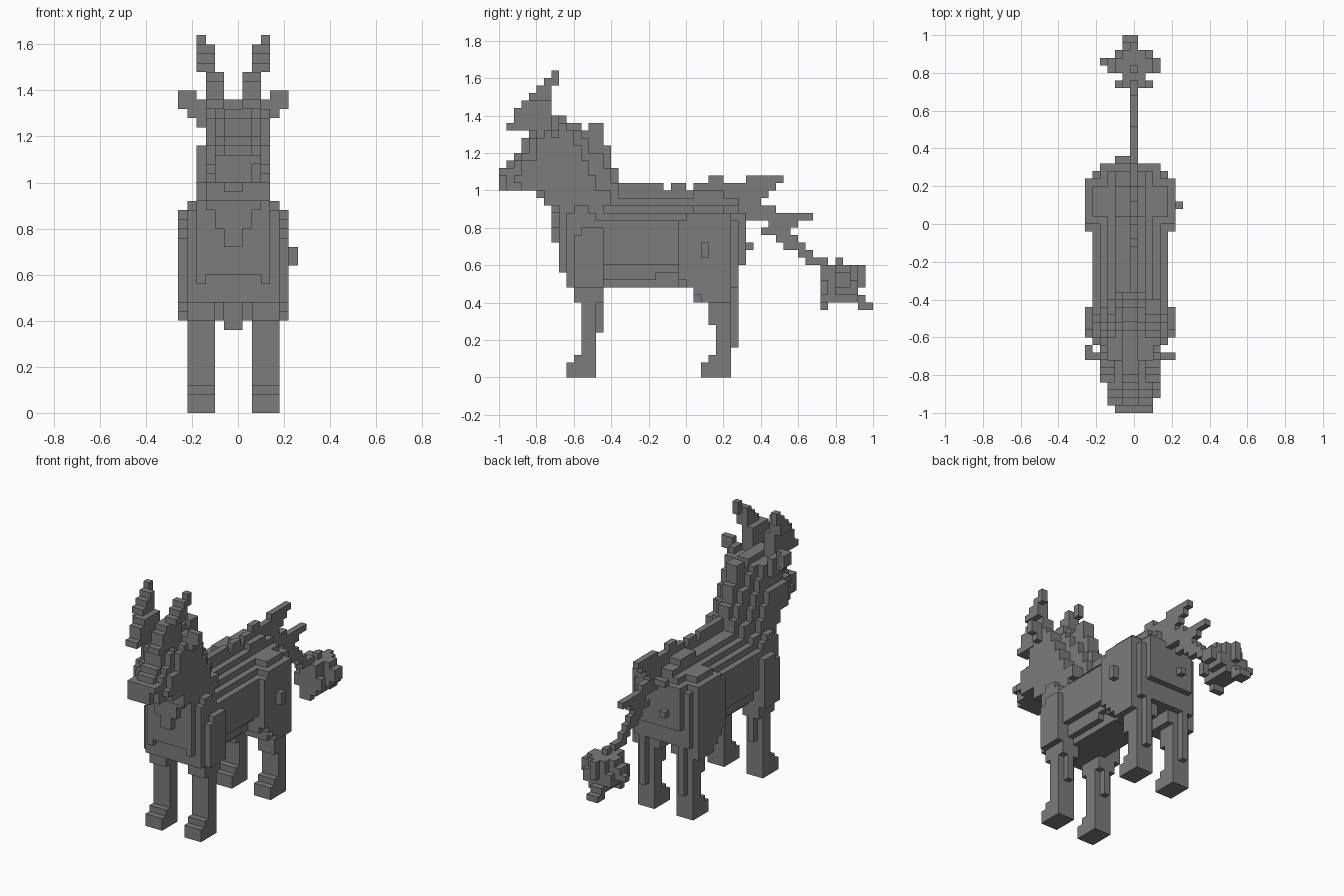
import bpy
import bmesh
from mathutils import Vector

# Start without the default cube
default_cube = bpy.data.objects.get("Cube")
if default_cube:
    bpy.data.objects.remove(default_cube, do_unlink=True)

CELL = 0.04                           # edge of one block
ORIGIN = Vector((-0.02, -1.0, 0.0))   # corner of block (0, 0, 0)
blocks = {}                           # block position -> part name


def fill(part, across, boxes):
    """Fill blocks over an x range for side boxes (back0, back1, low, high)."""
    for y0, y1, z0, z1 in boxes:
        for x in range(*across):
            for y in range(y0, y1):
                for z in range(z0, z1):
                    blocks.setdefault((x, y, z), part)


def centred(part, half, boxes):
    """Fill evenly on both sides of the body's middle plane."""
    fill(part, (-half, half), boxes)


def pair(part, across, boxes):
    """Fill a part on the left and its mirror image on the right."""
    near, far = across
    fill("left_" + part, (near, far), boxes)
    fill("right_" + part, (-far, -near), boxes)


# Trunk: nested layers, narrower towards the back and belly
centred("trunk", 5, [(10, 32, 15, 21), (25, 31, 21, 22), (26, 30, 22, 23)])
centred("trunk", 4, [(9, 33, 15, 22), (9, 21, 13, 15), (21, 32, 14, 15)])
centred("trunk", 3, [(9, 32, 22, 23), (9, 32, 12, 14)])
centred("trunk", 2, [(13, 32, 23, 24), (26, 30, 24, 25)])

# Chest: a plate with a breast wedge that widens upwards
centred("chest", 5, [(9, 14, 12, 21), (9, 13, 21, 22), (10, 12, 22, 23)])
centred("chest", 4, [(8, 14, 15, 23)])
pair("chest", (3, 4), [(8, 9, 14, 15)])
centred("chest", 3, [(7, 8, 22, 23)])
centred("chest", 2, [(7, 8, 20, 22)])
centred("chest", 1, [(7, 8, 18, 20)])

# Neck: layers that get thinner towards the crest
centred("neck", 4, [(7, 12, 23, 25), (5, 11, 25, 27), (5, 10, 27, 29)])
fill("neck", (-3, 4), [(6, 15, 23, 25), (6, 13, 25, 27), (6, 12, 27, 29),
                       (6, 11, 29, 31), (7, 10, 31, 33)])
centred("neck", 2, [(6, 16, 24, 26), (6, 15, 26, 28), (6, 14, 28, 30),
                    (6, 12, 30, 32), (6, 11, 32, 33)])
centred("throat", 1, [(5, 6, 24, 25)])
centred("mane", 1, [(7, 16, 26, 28), (7, 15, 28, 31),
                    (7, 14, 31, 33), (12, 14, 33, 34), (6, 11, 33, 34)])

# Spine ridge along the back
fill("spine_ridge", (0, 1), [(14, 25, 24, 25), (14, 22, 25, 26),
                             (23, 25, 25, 26), (25, 33, 24, 25),
                             (26, 33, 25, 26), (28, 30, 26, 27)])

# Head and snout, tapering forwards and upwards
centred("snout", 2, [(0, 6, 25, 27)])
fill("snout", (-2, 3), [(1, 6, 25, 27), (0, 6, 27, 28), (2, 7, 28, 29)])
fill("snout", (-1, 2), [(1, 6, 28, 29), (2, 7, 29, 30)])
fill("head", (-3, 4), [(2, 6, 26, 27), (3, 8, 25, 29),
                       (5, 8, 29, 32), (6, 8, 32, 33)])
fill("head", (-2, 3), [(3, 8, 29, 30), (4, 8, 30, 32), (5, 9, 32, 33)])
fill("head", (-1, 2), [(3, 8, 30, 32), (4, 9, 32, 33)])
centred("head", 1, [(5, 9, 33, 34)])

# Horns sweep up, outwards and back
pair("horn", (1, 3), [(1, 3, 33, 34), (2, 7, 33, 36), (3, 7, 36, 37)])
pair("horn", (2, 4), [(4, 7, 37, 38), (5, 7, 38, 39), (6, 7, 39, 40)])
pair("horn", (3, 4), [(7, 8, 39, 41)])

# Ears
pair("ear", (5, 6), [(7, 8, 33, 35)])
pair("ear", (4, 5), [(7, 8, 32, 35)])
pair("ear", (3, 4), [(7, 9, 31, 34)])
fill("right_ear", (-6, -5), [(8, 9, 33, 35)])

# Shoulders and front legs
pair("shoulder", (5, 6), [(10, 14, 12, 19), (11, 14, 19, 20)])
pair("front_leg", (2, 5), [(10, 14, 10, 12), (11, 13, 3, 10),
                           (10, 13, 2, 3), (9, 13, 0, 2)])
pair("front_leg", (3, 4), [(13, 14, 6, 10)])

# Haunches and hind legs
pair("haunch", (5, 6), [(24, 31, 13, 21), (25, 31, 21, 22),
                        (25, 31, 12, 13), (26, 31, 11, 12),
                        (27, 31, 10, 11)])
pair("haunch", (1, 5), [(24, 32, 12, 15), (26, 31, 10, 12)])
pair("hind_leg", (2, 5), [(28, 31, 7, 10), (29, 31, 3, 7),
                          (28, 31, 2, 3), (27, 31, 0, 2)])
pair("hind_leg", (3, 4), [(31, 32, 4, 12)])

# Small nubs on the flank and rump
fill("flank_nub", (6, 7), [(27, 28, 16, 18)])
fill("rump_nub", (-2, -1), [(33, 34, 17, 18)])

# Tail: a thin ragged blade stepping down to the tuft
fill("tail", (0, 1), [(33, 38, 26, 27), (32, 37, 25, 26), (32, 36, 24, 25),
                      (32, 35, 23, 24), (32, 37, 22, 23), (32, 42, 21, 22),
                      (36, 40, 20, 21), (35, 39, 19, 20), (37, 40, 18, 19),
                      (38, 41, 17, 18), (40, 42, 16, 17), (41, 44, 15, 16)])
fill("tail", (-2, 1), [(33, 34, 22, 23)])

# Tail tuft: a knot of blocks with loose ends
fill("tail_tuft", (-1, 2), [(43, 48, 10, 15)])
fill("tail_tuft", (-2, 3), [(43, 44, 11, 13), (45, 48, 11, 13),
                            (45, 47, 14, 15)])
fill("tail_tuft", (-3, 4), [(45, 47, 12, 14)])
fill("tail_tuft", (-4, -3), [(46, 47, 12, 13)])
fill("tail_tuft", (0, 1), [(45, 46, 15, 16), (48, 49, 12, 15)])
centred("tail_tuft", 1, [(43, 44, 9, 10), (47, 49, 10, 11), (48, 50, 9, 10)])

# One plain grey coat
coat = bpy.data.materials.new("grey_coat")
coat.use_nodes = True
grey = (0.2, 0.2, 0.2, 1.0)
coat.diffuse_color = grey
for node in coat.node_tree.nodes:
    if node.type == "BSDF_PRINCIPLED":
        node.inputs["Base Color"].default_value = grey


def block_side(position, axis, step):
    """Corners of one block side, wound so that it faces outwards."""
    u, v = (axis + 1) % 3, (axis + 2) % 3
    corners = []
    for du, dv in ((0, 0), (1, 0), (1, 1), (0, 1)):
        corner = list(position)
        corner[axis] += max(step, 0)
        corner[u] += du
        corner[v] += dv
        corners.append(tuple(corner))
    return corners if step > 0 else corners[::-1]


def build_part(part):
    """Make a mesh from the exposed block sides of one part."""
    bm = bmesh.new()
    corners = {}
    for position, owner in blocks.items():
        if owner != part:
            continue
        for axis in range(3):
            for step in (-1, 1):
                neighbour = list(position)
                neighbour[axis] += step
                if tuple(neighbour) in blocks:
                    continue
                side = block_side(position, axis, step)
                for corner in side:
                    if corner not in corners:
                        point = ORIGIN + Vector(corner) * CELL
                        corners[corner] = bm.verts.new(point)
                bm.faces.new([corners[corner] for corner in side])
    mesh = bpy.data.meshes.new(part)
    bm.to_mesh(mesh)
    bm.free()
    mesh.materials.append(coat)
    bpy.context.collection.objects.link(bpy.data.objects.new(part, mesh))


for part_name in dict.fromkeys(blocks.values()):
    build_part(part_name)
